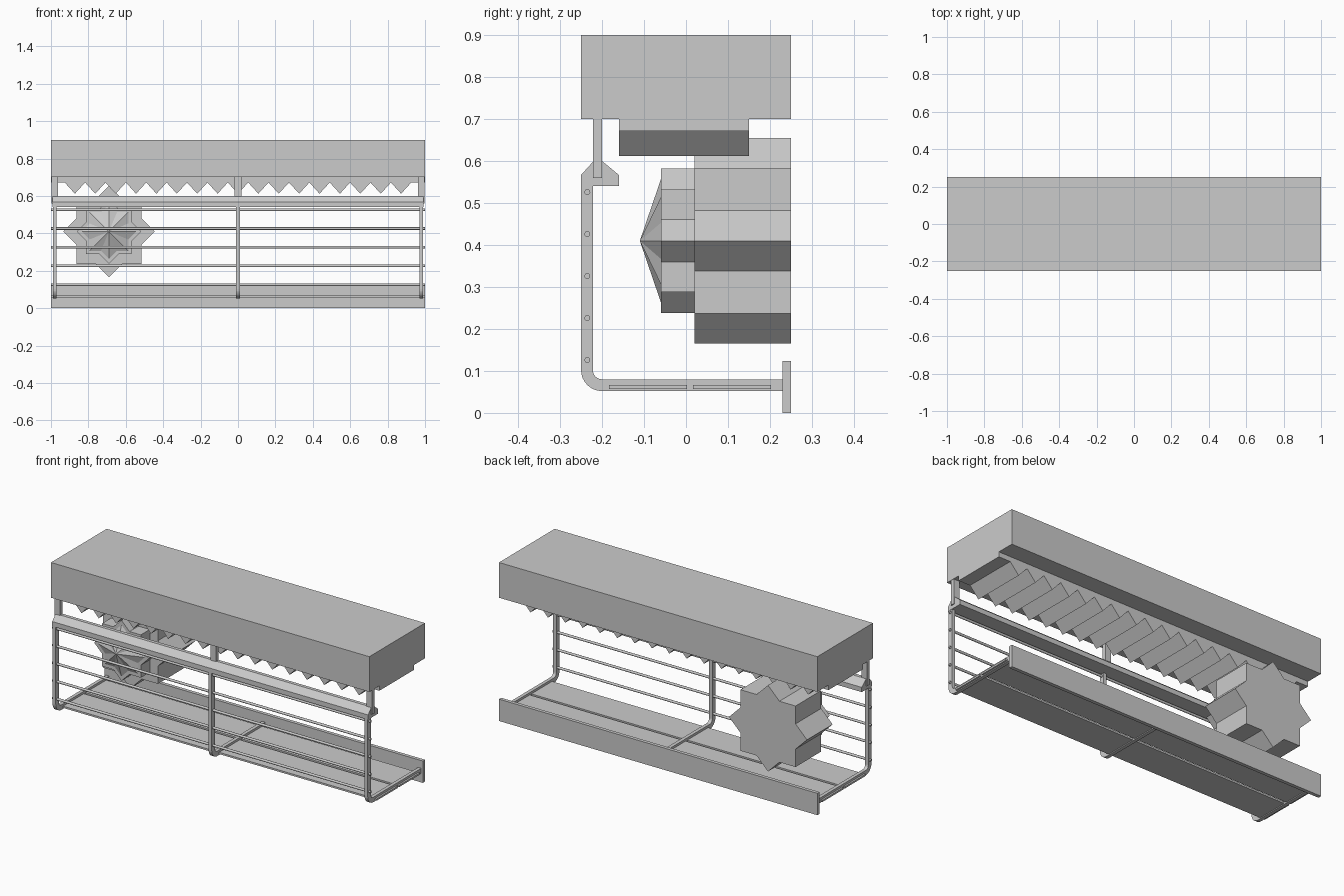
import bpy, bmesh
from math import sin, cos, pi, sqrt
from mathutils import Vector

if "Cube" in bpy.data.objects:
    bpy.data.objects.remove(bpy.data.objects["Cube"])


def finish(name, bm):
    bmesh.ops.recalc_face_normals(bm, faces=bm.faces[:])
    me = bpy.data.meshes.new(name)
    bm.to_mesh(me)
    bm.free()
    ob = bpy.data.objects.new(name, me)
    bpy.context.collection.objects.link(ob)
    return ob


def extrude(name, pts, direction):
    """Prism from a flat outline of 3D points."""
    bm = bmesh.new()
    face = bm.faces.new([bm.verts.new(p) for p in pts])
    new = bmesh.ops.extrude_face_region(bm, geom=[face])["geom"]
    verts = [v for v in new if isinstance(v, bmesh.types.BMVert)]
    bmesh.ops.translate(bm, verts=verts, vec=Vector(direction))
    return finish(name, bm)


def along_x(name, yz, x0, x1):
    return extrude(name, [(x0, y, z) for y, z in yz], (x1 - x0, 0, 0))


def box(name, x0, x1, y0, y1, z0, z1):
    return along_x(name, [(y0, z0), (y1, z0), (y1, z1), (y0, z1)], x0, x1)


# Eight-pointed star outline (two overlapped squares)
def star(r, y, cx=-0.69, cz=0.41):
    inner = r * cos(pi / 4) / cos(pi / 8)
    return [(cx + (inner if i % 2 else r) * sin(i * pi / 8), y,
             cz + (inner if i % 2 else r) * cos(i * pi / 8)) for i in range(16)]


# Roof slab and the toothed panel hanging beneath it
box("roof_slab", -1, 1, -0.25, 0.25, 0.70, 0.90)
teeth, pitch = 17, 0.109
half = teeth * pitch / 2
outline = [(1, -0.16, 0.70), (-1, -0.16, 0.70), (-1, -0.16, 0.672)]
for i in range(teeth):
    x = -half + i * pitch
    outline += [(x, -0.16, 0.672), (x + pitch / 2, -0.16, 0.612)]
outline += [(half, -0.16, 0.672), (1, -0.16, 0.672)]
extrude("toothed_ceiling", outline, (0, 0.31, 0))

# Chamfered handrail
along_x("handrail", [(-0.25, 0.54), (-0.25, 0.567), (-0.22, 0.6), (-0.2, 0.6),
                     (-0.16, 0.567), (-0.16, 0.54)], -0.992, 0.992)

# Bent frames and the upper posts that carry the roof
cy, cz, n = -0.20, 0.102, 8
arc = [(pi + i * pi / 2 / n) for i in range(n + 1)]
bend = [(-0.25, 0.56)] + [(cy + 0.05 * cos(a), cz + 0.05 * sin(a)) for a in arc]
bend += [(0.235, 0.052), (0.235, 0.08)]
bend += [(cy + 0.022 * cos(a), cz + 0.022 * sin(a)) for a in reversed(arc)]
bend += [(-0.222, 0.56)]
for side, x in (("left", -0.98), ("middle", 0), ("right", 0.98)):
    along_x(side + "_frame", bend, x - 0.01, x + 0.01)
    box(side + "_roof_post", x - 0.018, x + 0.018, -0.222, -0.2, 0.56, 0.70)

# Horizontal railing rods
for i in range(5):
    bpy.ops.mesh.primitive_cylinder_add(vertices=12, radius=0.007, depth=2,
                                        location=(0, -0.235, 0.126 + i * 0.1),
                                        rotation=(0, pi / 2, 0))
    bpy.context.object.name = "railing_rod_%d" % (i + 1)
    bpy.ops.object.shade_smooth_by_angle()

# Floor planks and rear board
box("front_plank", -1, 1, -0.184, 0.002, 0.057, 0.067)
box("rear_plank", -1, 1, 0.017, 0.203, 0.057, 0.067)
box("rear_board", -1, 1, 0.23, 0.25, 0.0, 0.124)

# Stepped star with a pyramid tip
extrude("large_star", star(0.245, 0.02), (0, 0.23, 0))
extrude("small_star", star(0.172, -0.06), (0, 0.08, 0))
bm = bmesh.new()
ring = [bm.verts.new(p) for p in star(0.146, -0.06)]
tip = bm.verts.new((-0.69, -0.11, 0.41))
for i in range(16):
    bm.faces.new((ring[i], ring[(i + 1) % 16], tip))
bm.faces.new(ring)
finish("star_tip", bm)
